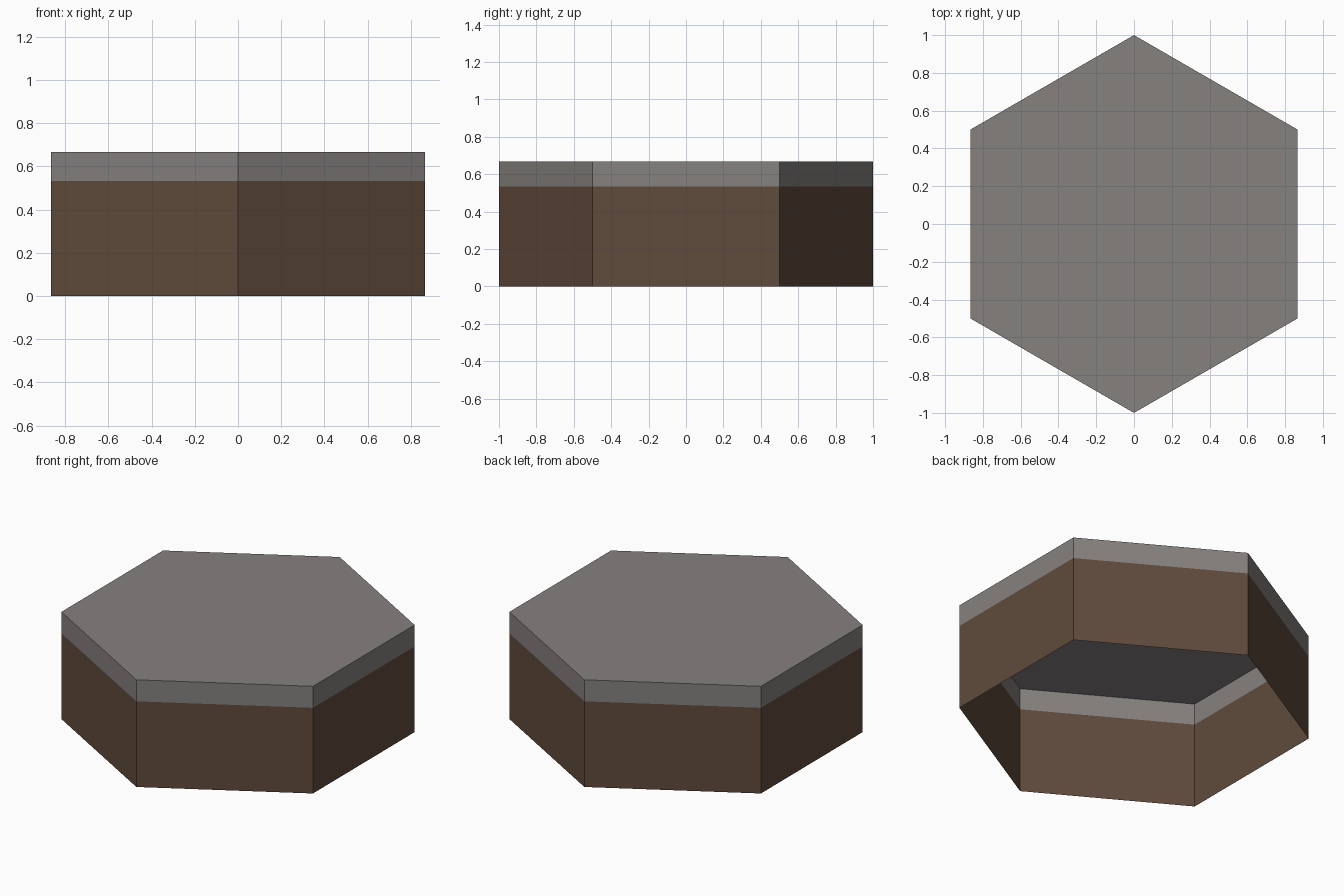
import bpy, bmesh
from math import cos, sin, radians

HEIGHT = 0.667      # top of the tile
BAND = 0.533        # where earth meets stone

if "Cube" in bpy.data.objects:
    bpy.data.objects.remove(bpy.data.objects["Cube"], do_unlink=True)


def make_material(name, rgb):
    mat = bpy.data.materials.new(name)
    mat.use_nodes = True
    colour = (*rgb, 1.0)
    mat.diffuse_color = colour
    mat.node_tree.nodes["Principled BSDF"].inputs["Base Color"].default_value = colour
    return mat


def hex_ring(bm, z):
    # Corners point along the y axis
    angles = [radians(30 + 60 * i) for i in range(6)]
    return [bm.verts.new((cos(a), sin(a), z)) for a in angles]


def hex_shell(name, z_low, z_high, mat, capped=False):
    # Open-bottomed six-sided wall, with an optional flat top
    bm = bmesh.new()
    low, high = hex_ring(bm, z_low), hex_ring(bm, z_high)
    for i in range(6):
        j = (i + 1) % 6
        bm.faces.new((low[i], low[j], high[j], high[i]))
    if capped:
        bm.faces.new(high)
    mesh = bpy.data.meshes.new(name)
    bm.to_mesh(mesh)
    bm.free()
    mesh.materials.append(mat)
    obj = bpy.data.objects.new(name, mesh)
    bpy.context.collection.objects.link(obj)
    return obj


earth = make_material("earth brown", (0.117, 0.069, 0.045))
stone = make_material("stone grey", (0.235, 0.219, 0.212))

# Earth sides, hollow underneath
hex_shell("earth_wall", 0.0, BAND, earth)
# Stone cap with its rim
hex_shell("stone_cap", BAND, HEIGHT, stone, capped=True)
